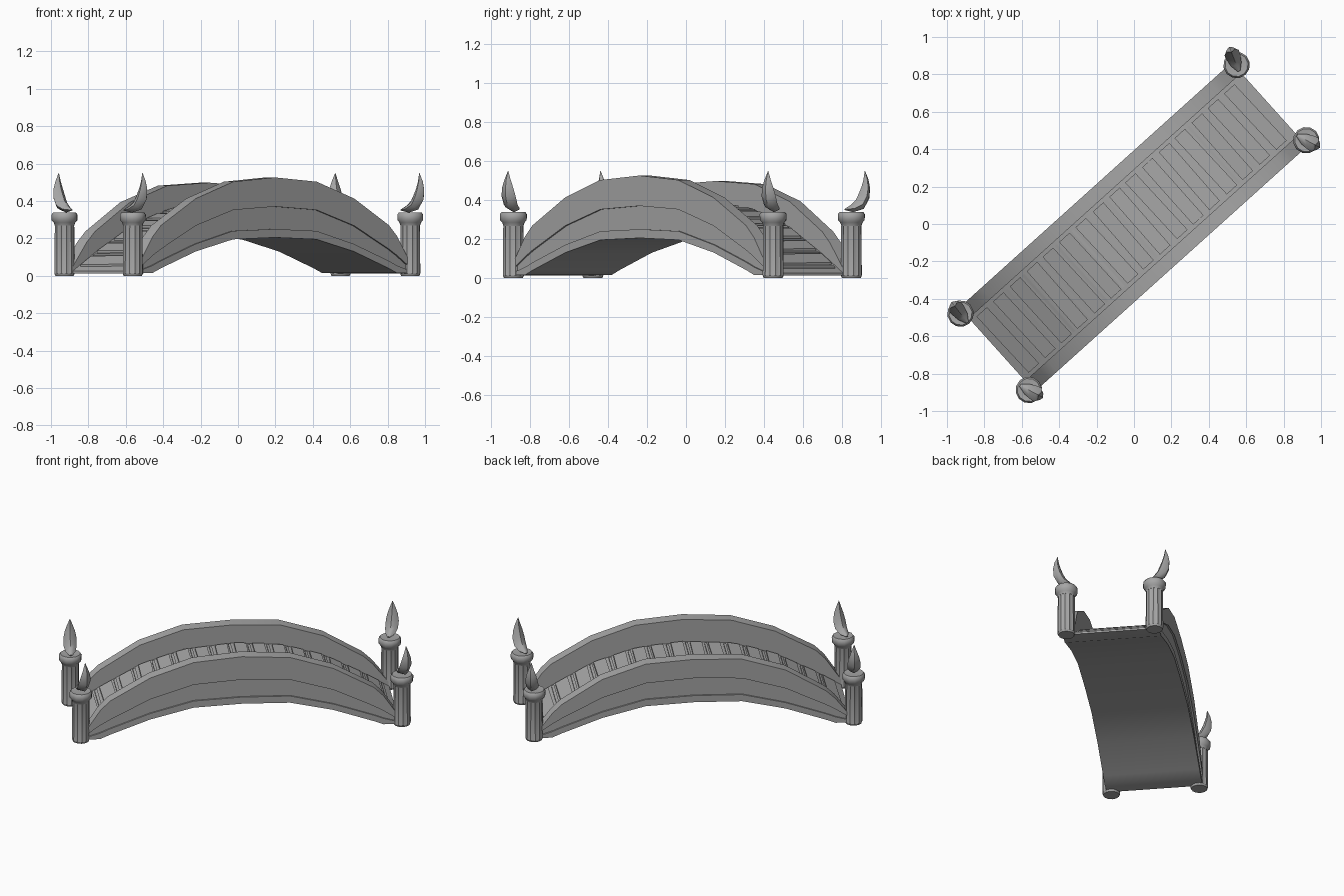
import bpy, bmesh, math, random
from mathutils import Matrix, Vector

random.seed(4)
if "Cube" in bpy.data.objects:
    bpy.data.objects.remove(bpy.data.objects["Cube"])

stone = bpy.data.materials.new("grey_stone")
stone.use_nodes = True
stone.diffuse_color = (0.38, 0.38, 0.38, 1)
stone.node_tree.nodes["Principled BSDF"].inputs["Base Color"].default_value = (0.38, 0.38, 0.38, 1)

# The bridge runs diagonally: local x is along it, local y across it
HEADING = 42
PLACE = Matrix.Translation((-0.004, -0.016, 0)) @ Matrix.Rotation(math.radians(HEADING), 4, "Z")


def finish(name, bm, smooth=30):
    bmesh.ops.remove_doubles(bm, verts=bm.verts, dist=0.0002)
    bmesh.ops.recalc_face_normals(bm, faces=bm.faces)
    mesh = bpy.data.meshes.new(name)
    bm.to_mesh(mesh)
    bm.free()
    mesh.materials.append(stone)
    obj = bpy.data.objects.new(name, mesh)
    obj.matrix_world = PLACE
    bpy.context.collection.objects.link(obj)
    bpy.ops.object.select_all(action="DESELECT")
    obj.select_set(True)
    bpy.context.view_layer.objects.active = obj
    bpy.ops.object.shade_smooth_by_angle(angle=math.radians(smooth))


def loft(bm, rings):
    """Skin a row of equal rings and close both ends."""
    rows = [[bm.verts.new(p) for p in ring] for ring in rings]
    n = len(rows[0])
    for a, b in zip(rows, rows[1:]):
        for i in range(n):
            bm.faces.new((a[i], a[(i + 1) % n], b[(i + 1) % n], b[i]))
    bm.faces.new(rows[0])
    bm.faces.new(rows[-1])


# Arch heights at the stations from the middle to one end
STATIONS = (0, 0.3, 0.57, 0.82, 0.88, 0.98)
RIGHT_TOP = (0.526, 0.503, 0.413, 0.27, 0.21, 0.06)
LEFT_TOP = (0.498, 0.482, 0.393, 0.238, 0.18, 0.05)
RAIL_LOW = (0.37, 0.352, 0.268, 0.143, 0.108, 0.04)
BAND_LOW = (0.25, 0.24, 0.17, 0.08, 0.055, 0.025)
DECK_TOP = (0.375, 0.35, 0.262, 0.125, 0.088, 0.026)
UNDERSIDE = (0.205, 0.195, 0.13, 0.04, 0.015, 0.013)


def height(curve, u):
    u = min(abs(u), STATIONS[-1])
    for i in range(len(curve) - 1):
        if u <= STATIONS[i + 1]:
            f = (u - STATIONS[i]) / (STATIONS[i + 1] - STATIONS[i])
            return curve[i] + f * (curve[i + 1] - curve[i])


def arch(name, low, top, y0, y1):
    bm = bmesh.new()
    us = [-u for u in reversed(STATIONS[1:])] + list(STATIONS)
    loft(bm, [[(u, y0, height(low, u)), (u, y1, height(low, u)),
               (u, y1, height(top, u)), (u, y0, height(top, u))] for u in us])
    finish(name, bm)


# Deck slab and the stepped side walls; the left parapet is a little lower
arch("deck_slab", UNDERSIDE, DECK_TOP, -0.24, 0.24)
for side, s, top in (("right", -1, RIGHT_TOP), ("left", 1, LEFT_TOP)):
    arch(side + "_parapet", RAIL_LOW, top, s * 0.225, s * 0.302)
    arch(side + "_wall_band", BAND_LOW, RAIL_LOW, s * 0.225, s * 0.29)
    arch(side + "_wall_lip", UNDERSIDE, BAND_LOW, s * 0.225, s * 0.3)


# Planks, each a wide board followed by a thin strip
def board(bm, u, width, thick, skew):
    rings = []
    for y in (-0.205, 0.205):
        a, b = u - width / 2 + skew * y, u + width / 2 + skew * y
        za, zb = height(DECK_TOP, a), height(DECK_TOP, b)
        rings.append([(a, y, za - 0.01), (b, y, zb - 0.01),
                      (b, y, zb + thick), (a, y, za + thick)])
    loft(bm, rings)


bm = bmesh.new()
COUNT = 16
STEP = 1.9 / COUNT
for i in range(COUNT):
    u = -0.95 + STEP * (i + 0.5)
    board(bm, u - 0.012, 0.075, 0.012 + random.uniform(-0.002, 0.002), random.uniform(-0.02, 0.02))
    board(bm, u + 0.044, 0.016, 0.007, 0)
finish("deck_planks", bm)


# Corner posts: fluted shaft, moulded cap and a curved flame
def lathe(bm, profile, sides):
    loft(bm, [[(r * math.cos(math.tau * k / sides), r * math.sin(math.tau * k / sides), z)
               for k in range(sides)] for r, z in profile])


def post(name, x, y):
    bm = bmesh.new()
    lathe(bm, [(0.05, 0), (0.055, 0.012), (0.053, 0.285)], 12)
    bmesh.ops.recalc_face_normals(bm, faces=bm.faces)
    shaft = [f for f in bm.faces if f.calc_area() > 0.005 and abs(f.normal.z) < 0.5]
    bmesh.ops.inset_individual(bm, faces=shaft, thickness=0.009, depth=-0.002)
    bmesh.ops.translate(bm, verts=bm.verts, vec=(x, y, 0))
    finish(name + "_post", bm)

    bm = bmesh.new()
    lathe(bm, [(0.053, 0.268), (0.059, 0.285), (0.07, 0.297), (0.071, 0.327),
               (0.062, 0.339), (0.045, 0.337)], 12)
    bmesh.ops.translate(bm, verts=bm.verts, vec=(x, y, 0))
    finish(name + "_post_cap", bm, 40)


# Flame: offset, height, half width, half thickness
FLAME = [(-0.06, 0.352, 0.008, 0.004), (-0.02, 0.357, 0.03, 0.02), (0.022, 0.378, 0.04, 0.032),
         (0.045, 0.42, 0.041, 0.032), (0.055, 0.465, 0.032, 0.024), (0.056, 0.505, 0.018, 0.014),
         (0.05, 0.55, 0.001, 0.001)]


def flame(name, x, y, heading, shift):
    bm = bmesh.new()
    pts = [Vector((s + shift, 0, z)) for s, z, w, t in FLAME]
    rings = []
    for i, (s, z, w, t) in enumerate(FLAME):
        tangent = (pts[min(i + 1, len(pts) - 1)] - pts[max(i - 1, 0)]).normalized()
        out = Vector((tangent.z, 0, -tangent.x))
        rings.append([pts[i] + out * t * a + Vector((0, w * b, 0))
                      for a, b in ((1, 0), (0.6, 0.6), (0, 1), (-0.6, 0.6),
                                   (-1, 0), (-0.6, -0.6), (0, -1), (0.6, -0.6))])
    loft(bm, rings)
    turn = Matrix.Rotation(math.radians(heading - HEADING), 4, "Z")
    bmesh.ops.transform(bm, matrix=Matrix.Translation((x, y, 0)) @ turn, verts=bm.verts)
    finish(name + "_flame", bm, 50)


for name, x, y, heading, shift in (("rear_left", 0.99, 0.274, 112, 0.025),
                                   ("rear_right", -0.996, 0.274, 128, 0),
                                   ("front_left", 0.998, -0.274, -28, 0.005),
                                   ("front_right", -0.998, -0.274, -28, 0.008)):
    post(name, x, y)
    flame(name, x, y, heading, shift)
